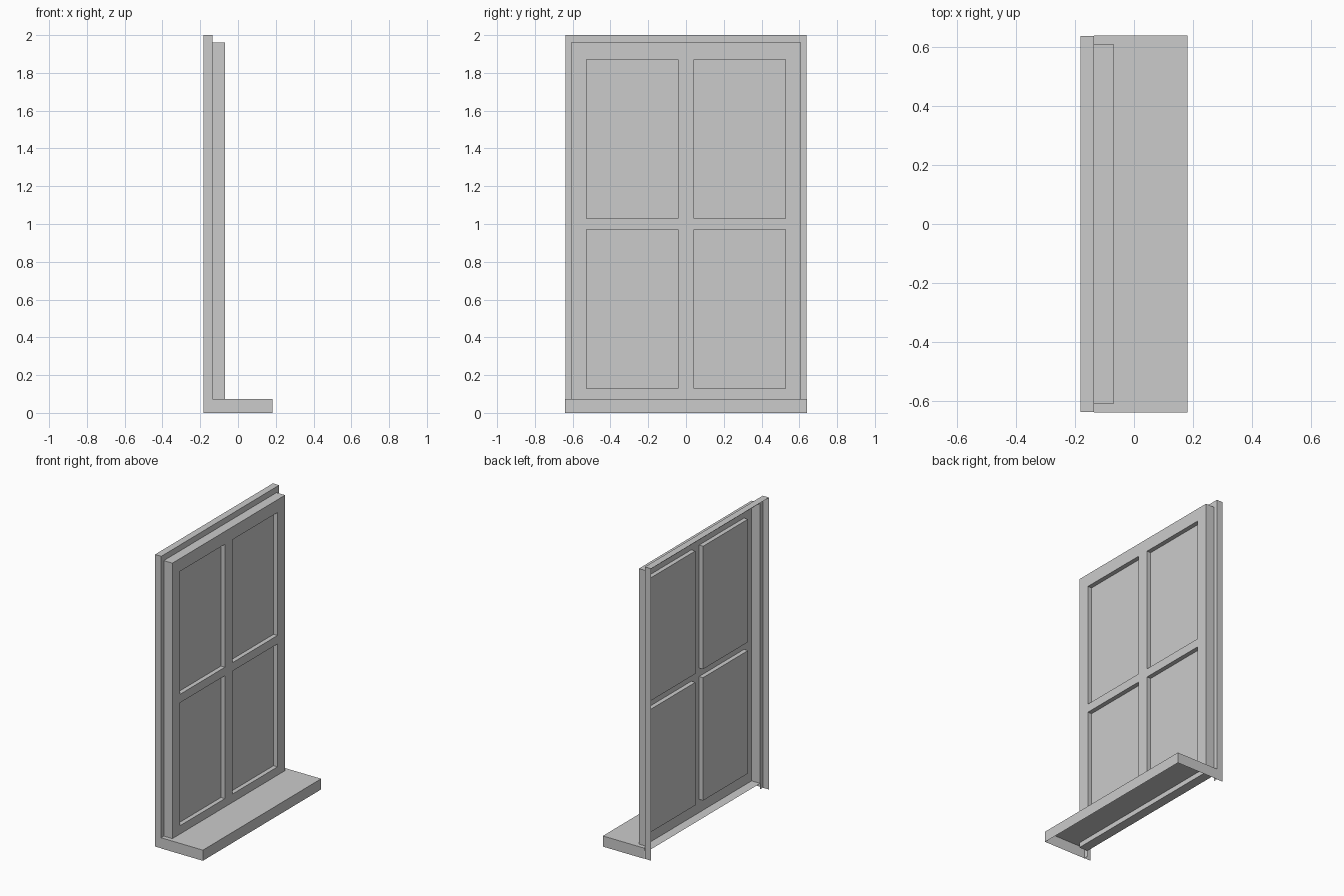
import bpy

if "Cube" in bpy.data.objects:
    bpy.data.objects.remove(bpy.data.objects["Cube"])

# Depth planes, back to front
X_BACK, X_FLANGE, X_PANE, X_SASH, X_SILL = -0.182, -0.135, -0.10, -0.07, 0.182


def box_faces(x, y, z, keep):
    """Quads of a box; keep lists the sides wanted, e.g. '+x -y'."""
    (x0, x1), (y0, y1), (z0, z1) = x, y, z
    sides = {
        '-x': [(x0, y0, z0), (x0, y0, z1), (x0, y1, z1), (x0, y1, z0)],
        '+x': [(x1, y0, z0), (x1, y1, z0), (x1, y1, z1), (x1, y0, z1)],
        '-y': [(x0, y0, z0), (x1, y0, z0), (x1, y0, z1), (x0, y0, z1)],
        '+y': [(x0, y1, z0), (x0, y1, z1), (x1, y1, z1), (x1, y1, z0)],
        '-z': [(x0, y0, z0), (x0, y1, z0), (x1, y1, z0), (x1, y0, z0)],
        '+z': [(x0, y0, z1), (x1, y0, z1), (x1, y1, z1), (x0, y1, z1)],
    }
    return [sides[k] for k in keep.split()]


def panel(x, y, z):
    """Single quad facing +x."""
    return box_faces((x, x), y, z, '+x')


def make(name, quads):
    verts, faces = [], []
    for q in quads:
        ids = []
        for v in q:
            if v not in verts:
                verts.append(v)
            ids.append(verts.index(v))
        faces.append(ids)
    mesh = bpy.data.meshes.new(name)
    mesh.from_pydata(verts, [], faces)
    ob = bpy.data.objects.new(name, mesh)
    bpy.context.collection.objects.link(ob)
    return ob


W, S = 0.638, 0.61           # half widths of frame and sash
Z0, Z1 = 0.04, 1.96          # sash bottom and top

# Outer frame: thin three-sided surround with a flange around the sash
frame = box_faces((X_BACK, X_FLANGE), (-W, W), (0, 2), '-y +y +z')
frame += panel(X_FLANGE, (-W, -S), (0, 2))
frame += panel(X_FLANGE, (S, W), (0, 2))
frame += panel(X_FLANGE, (-S, S), (Z1, 2))
make("outer_frame", frame)

# Sash: hollow shell, front face is a grid with four openings
ys = [-S, -0.528, -0.042, 0.042, 0.528, S]
zs = [Z0, 0.13, 0.972, 1.03, 1.872, Z1]
sash = box_faces((X_FLANGE, X_SASH), (-S, S), (Z0, Z1), '-y +y -z +z')
panes = []
for i in range(5):
    for j in range(5):
        y, z = (ys[i], ys[i + 1]), (zs[j], zs[j + 1])
        if i % 2 and j % 2:
            panes.append((y, z))
        else:
            sash += panel(X_SASH, y, z)
make("sash", sash)

# Recessed panes with their reveals
for n, (y, z) in enumerate(panes):
    quads = box_faces((X_PANE, X_SASH), y, z, '-x -y +y -z +z')
    make(f"pane_{n + 1}", [q[::-1] for q in quads])

# Sill: open underneath and at the back, its top meets the sash and flange
sill = box_faces((X_FLANGE, X_SILL), (-0.64, 0.64), (0, 0.073), '+x -y +y')
sill += box_faces((X_SASH, X_SILL), (-0.64, 0.64), (0, 0.073), '+z')
for y in ((-0.64, -S), (S, 0.64)):
    sill += box_faces((X_FLANGE, X_SASH), y, (0, 0.073), '+z')
make("sill", sill)
